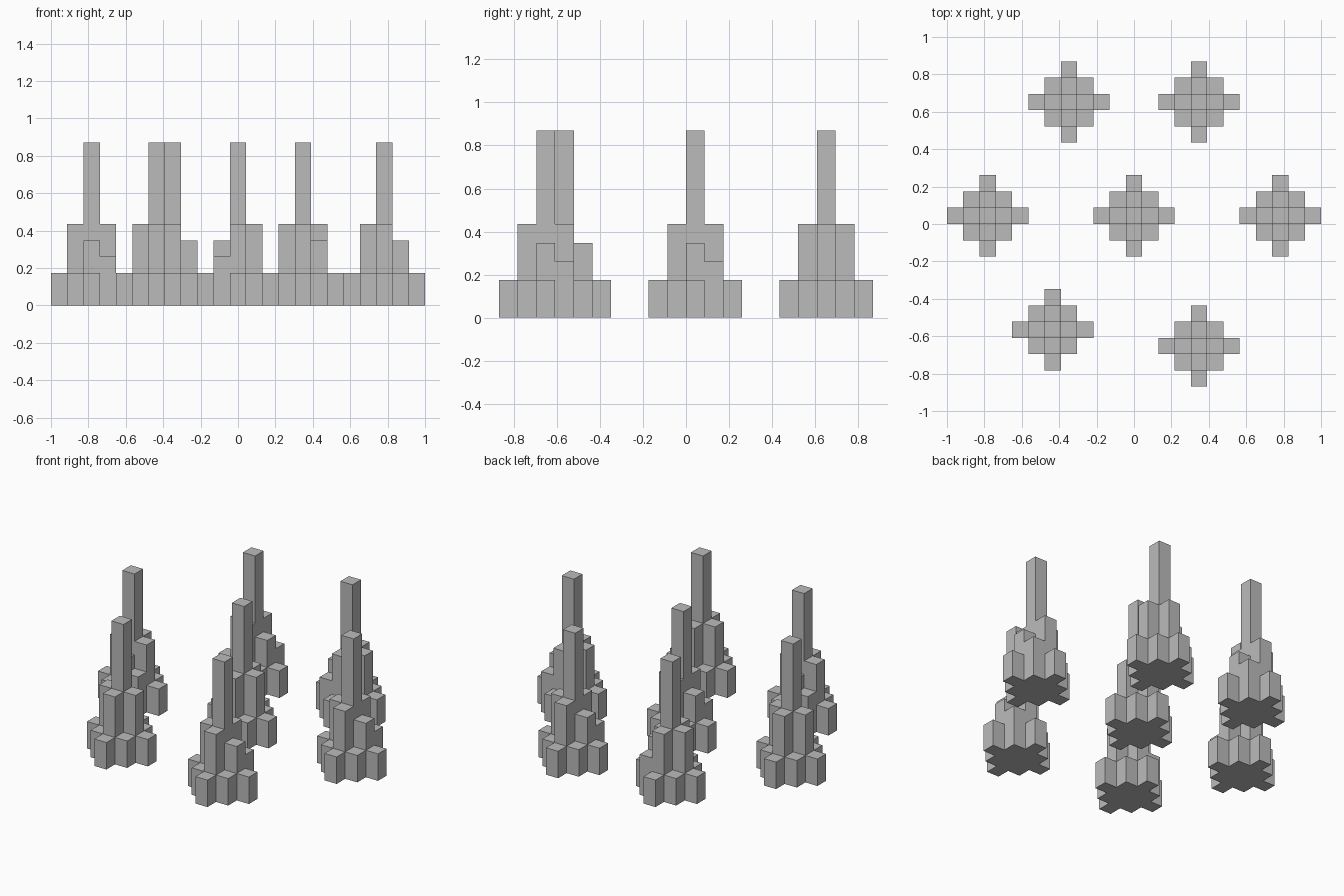
import bpy, bmesh

if "Cube" in bpy.data.objects:
    bpy.data.objects.remove(bpy.data.objects["Cube"])

U = 2 / 23  # size of one block

grey = bpy.data.materials.new("stone grey")
grey.diffuse_color = (0.5, 0.5, 0.5, 1)
grey.use_nodes = True
grey.node_tree.nodes["Principled BSDF"].inputs["Base Color"].default_value = grey.diffuse_color

# Column heights of one spire in blocks: diamond base, shoulders, centre tower
SPIRE = {(i, j): 2 for i in range(-2, 3) for j in range(-2, 3)
         if abs(i) + abs(j) <= 2}
SPIRE.update({(0, 0): 10, (0, 1): 5, (-1, 0): 5, (0, -1): 5, (1, 0): 4, (1, 1): 3})


def turn(cell, quarter_turns):
    i, j = cell
    for _ in range(quarter_turns):
        i, j = -j, i
    return i, j


def spire(name, cx, cy, quarter_turns):
    cols = {turn(c, quarter_turns): h for c, h in SPIRE.items()}
    bm = bmesh.new()

    def quad(pts):
        bm.faces.new([bm.verts.new((x * U, y * U, z * U)) for x, y, z in pts])

    for (i, j), h in cols.items():
        a, b, c, d = i - .5, i + .5, j - .5, j + .5
        # column top and underside
        quad([(a, c, h), (b, c, h), (b, d, h), (a, d, h)])
        quad([(a, d, 0), (b, d, 0), (b, c, 0), (a, c, 0)])
        # exposed sides, above each lower neighbour
        sides = {(0, -1): ((a, c), (b, c)), (1, 0): ((b, c), (b, d)),
                 (0, 1): ((b, d), (a, d)), (-1, 0): ((a, d), (a, c))}
        for (di, dj), (p, q) in sides.items():
            low = cols.get((i + di, j + dj), 0)
            if low < h:
                quad([(*p, low), (*q, low), (*q, h), (*p, h)])
    bmesh.ops.remove_doubles(bm, verts=bm.verts, dist=1e-4)
    me = bpy.data.meshes.new(name)
    bm.to_mesh(me)
    bm.free()
    me.materials.append(grey)
    ob = bpy.data.objects.new(name, me)
    ob.location = (cx * U, cy * U, 0)
    bpy.context.collection.objects.link(ob)


# Seven spires: centre position in blocks and quarter turns
spire("centre_spire", 0, 0.5, 2)
spire("left_spire", -9, 0.5, 3)
spire("right_spire", 9, 0.5, 0)
spire("front_left_spire", -5, -6.5, 1)
spire("front_right_spire", 4, -7.5, 0)
spire("back_left_spire", -4, 7.5, 0)
spire("back_right_spire", 4, 7.5, 2)
